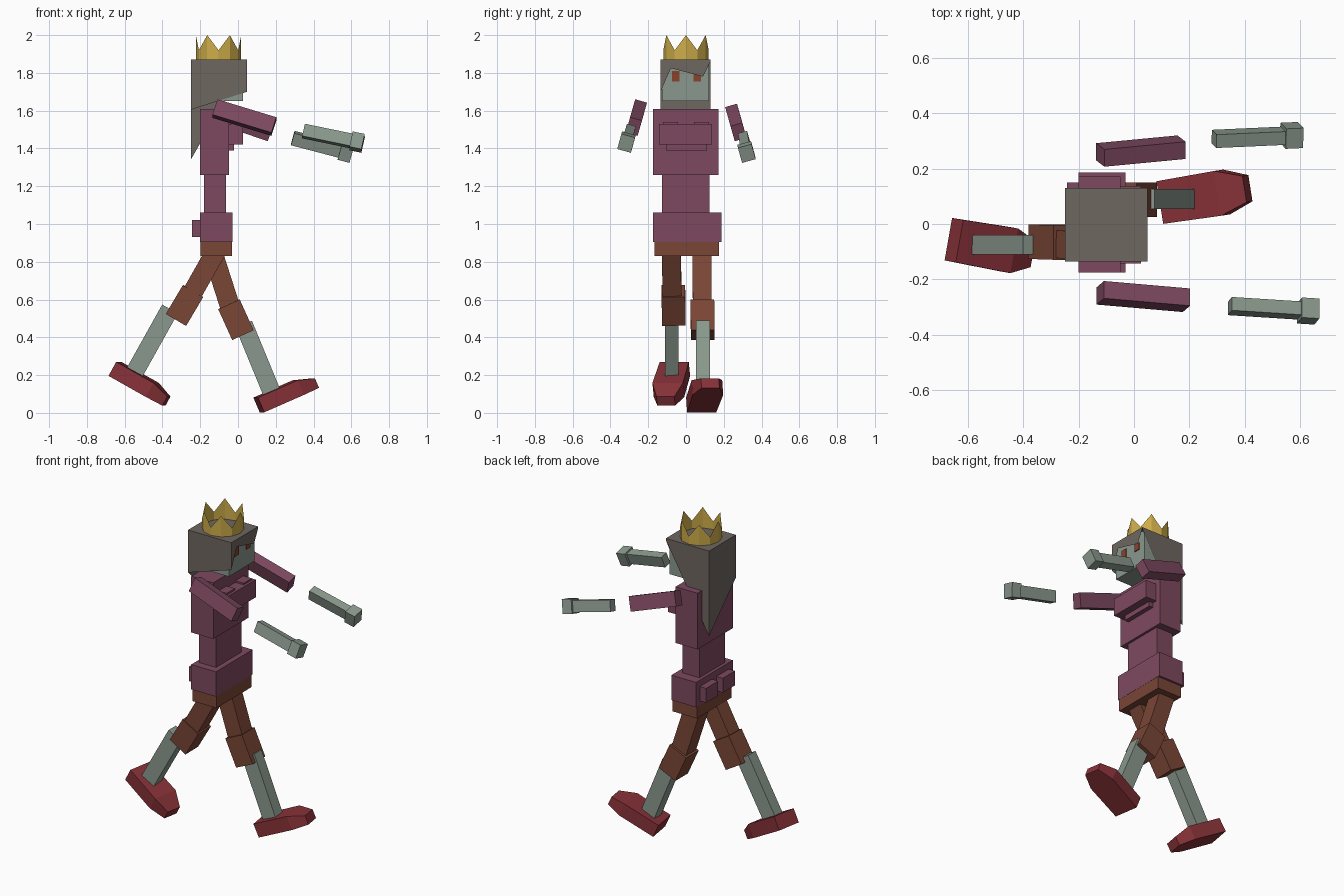
import bpy, bmesh, math
from mathutils import Vector, Matrix

if "Cube" in bpy.data.objects:
    bpy.data.objects.remove(bpy.data.objects["Cube"])


def material(name, r, g, b):
    m = bpy.data.materials.new(name)
    m.diffuse_color = [(c / 255 / 12.92 if c < 11 else ((c / 255 + 0.055) / 1.055) ** 2.4)
                       for c in (r, g, b)] + [1]
    m.use_nodes = True
    m.node_tree.nodes["Principled BSDF"].inputs["Base Color"].default_value = m.diffuse_color
    return m


PURPLE = material("plum cloth", 126, 73, 96)
SKIN = material("grey green skin", 138, 152, 141)
HAIR = material("grey hair", 111, 103, 97)
BROWN = material("brown cloth", 122, 70, 54)
RED = material("red shoe", 135, 50, 56)
GOLD = material("gold", 205, 172, 74)
EYE = material("rust eye", 138, 66, 44)


def finish(name, bm, mat):
    me = bpy.data.meshes.new(name)
    bm.to_mesh(me)
    bm.free()
    me.materials.append(mat)
    ob = bpy.data.objects.new(name, me)
    bpy.context.collection.objects.link(ob)
    return ob


def box(name, x, y, z, mat):
    """Axis-aligned box from (min, max) ranges."""
    lo, hi = Vector((x[0], y[0], z[0])), Vector((x[1], y[1], z[1]))
    bm = bmesh.new()
    bmesh.ops.create_cube(bm, size=1, matrix=Matrix.Translation((lo + hi) / 2)
                          @ Matrix.Diagonal((*(hi - lo), 1)))
    return finish(name, bm, mat)


def beam(name, p0, p1, width, depth, mat, roll=0):
    """Box running from p0 to p1; width lies near the y axis."""
    p0, p1 = Vector(p0), Vector(p1)
    ax = (p1 - p0).normalized()
    side = (Vector((0, 1, 0)) - ax * ax.y).normalized()
    rot = Matrix((ax, side, ax.cross(side))).transposed().to_4x4()
    bm = bmesh.new()
    bmesh.ops.create_cube(bm, size=1, matrix=Matrix.Translation((p0 + p1) / 2) @ rot
                          @ Matrix.Rotation(math.radians(roll), 4, 'X')
                          @ Matrix.Diagonal(((p1 - p0).length, width, depth, 1)))
    return finish(name, bm, mat)


def shoe(name, heel, yaw, pitch):
    """Loft of heel, instep and toe sections, placed by the heel's sole."""
    bm = bmesh.new()
    rings = []
    for x, w, h in ((0, .078, .085), (.23, .082, .085), (.325, .048, .055)):
        rings.append([bm.verts.new(p) for p in
                      ((x, -w, 0), (x, w, 0), (x, w, h), (x, -w, h))])
    for a, b in zip(rings, rings[1:]):
        for i in range(4):
            j = (i + 1) % 4
            bm.faces.new((a[i], a[j], b[j], b[i]))
    bm.faces.new(rings[0])
    bm.faces.new(rings[-1])
    bmesh.ops.recalc_face_normals(bm, faces=bm.faces)
    bm.transform(Matrix.Translation(heel) @ Matrix.Rotation(math.radians(yaw), 4, 'Z')
                 @ Matrix.Rotation(math.radians(-pitch), 4, 'Y'))
    return finish(name, bm, RED)


# Torso
box("chest", (-.2, -.048), (-.175, .172), (1.26, 1.61), PURPLE)
box("bust", (-.05, .026), (-.143, .138), (1.42, 1.53), PURPLE)
box("bust_underside", (-.05, -.02), (-.105, .11), (1.39, 1.42), PURPLE)
box("waist", (-.18, -.063), (-.127, .125), (1.06, 1.26), PURPLE)
box("hips", (-.2, -.03), (-.175, .187), (.905, 1.06), PURPLE)
box("trouser_top", (-.198, -.031), (-.167, .175), (.83, .905), BROWN)
for side, y in (("right", -.075), ("left", .09)):
    box(side + "_bust_top", (-.05, .01), (y - .048, y + .032), (1.53, 1.54), PURPLE)
    box(side + "_back_pad", (-.243, -.2), (y - .06, y + .06), (.93, 1.02), PURPLE)

# Head and eyes
box("head", (-.23, .026), (-.128, .123), (1.65, 1.862), SKIN)
box("right_eye", (.024, .031), (-.075, -.035), (1.755, 1.81), EYE)
box("left_eye", (.024, .031), (.04, .08), (1.755, 1.80), EYE)

# Lopsided hair shell: long at the back left corner, slanted fringe in front
bm = bmesh.new()
X0, X1, Y0, Y1, TOP = -.25, .048, -.135, .13, 1.87
tbr, tbl = bm.verts.new((X0, Y0, TOP)), bm.verts.new((X0, Y1, TOP))
tfr, tfl = bm.verts.new((X1, Y0, TOP)), bm.verts.new((X1, Y1, TOP))
lbr, tail = bm.verts.new((X0, Y0, 1.605)), bm.verts.new((X0, Y1, 1.34))
lfr = bm.verts.new((X1, Y0, 1.70))
fringe = [bm.verts.new((X1, y, z)) for y, z in ((-.08, 1.825), (.09, 1.78), (Y1, 1.86))]
bm.faces.new((tbr, tfr, tfl, tbl))
bm.faces.new((tbr, tbl, tail, lbr))
bm.faces.new((tbr, lbr, lfr, tfr))
bm.faces.new((tbl, tfl, fringe[2], tail))
bm.faces.new((tfr, lfr, *fringe, tfl))
finish("hair", bm, HAIR)

# Six-pointed open crown
bm = bmesh.new()
low, high = [], []
for i in range(12):
    a = math.radians(30 * i)
    x, y = -.103 + .12 * math.cos(a), .12 * math.sin(a)
    low.append(bm.verts.new((x, y, 1.87)))
    high.append(bm.verts.new((x, y, 1.92 if i % 2 else 2.0)))
for i in range(12):
    j = (i + 1) % 12
    bm.faces.new((low[i], low[j], high[j], high[i]))
finish("crown", bm, GOLD)

# Arms: sleeve, detached forearm and hand at its end
arms = (("right", -15, (-.122, -.249, 1.611), (.19, -.276, 1.516),
         (.347, -.297, 1.492), (.662, -.317, 1.427)),
        ("left", 15, (-.122, .25, 1.588), (.172, .278, 1.487),
         (.29, .308, 1.455), (.602, .322, 1.373)))
for side, roll, a, b, c, d in arms:
    beam(side + "_sleeve", a, b, .065, .088, PURPLE, roll)
    wrist = Vector(c).lerp(Vector(d), .8)
    beam(side + "_forearm", c, wrist, .05, .068, SKIN, roll)
    beam(side + "_hand", wrist, d, .075, .085, SKIN, roll)

# Legs: thigh, knee cuff, shin
legs = (("right", (-.115, -.078, .858), (-.25, -.073, .62),
         (-.238, -.067, .645), (-.328, -.064, .493),
         (-.36, -.075, .55), (-.55, -.075, .21)),
        ("left", (-.137, .085, .858), (-.035, .086, .54),
         (-.048, .087, .575), (.026, .088, .412),
         (.03, .09, .47), (.178, .09, .11)))
for side, a, b, c, d, e, f in legs:
    beam(side + "_thigh", a, b, .1, .105, BROWN)
    beam(side + "_knee_cuff", c, d, .125, .125, BROWN)
    beam(side + "_shin", e, f, .072, .095, SKIN)
shoe("right_shoe", (-.672, -.055, .196), -10, -29)
shoe("left_shoe", (.127, .083, .003), 9, 23.5)
